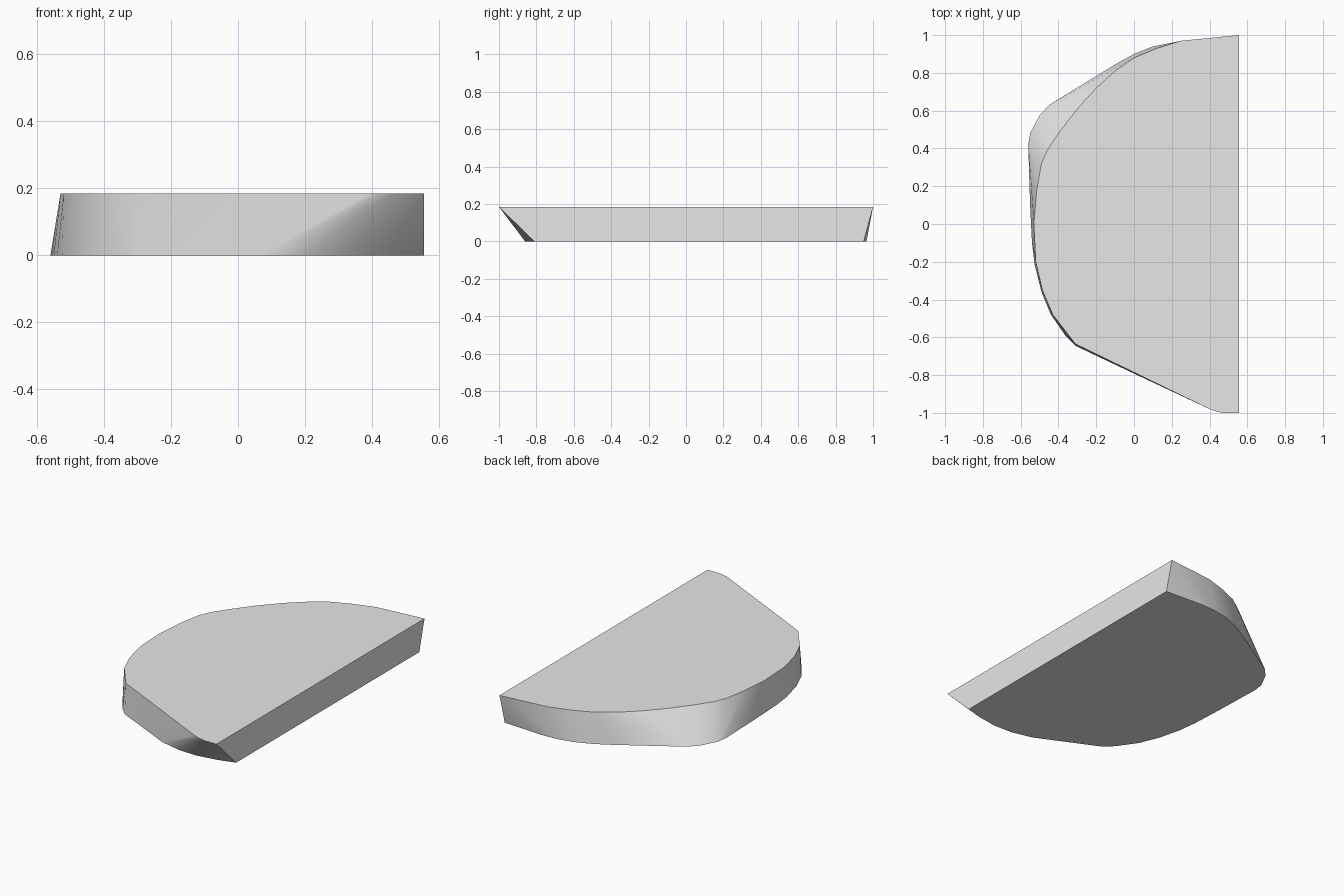
import bpy
import bmesh
import math

cube = bpy.data.objects.get("Cube")
if cube:
    bpy.data.objects.remove(cube, do_unlink=True)

HEIGHT = 0.185
CUT_X = 0.555

# Upper rim, from the back corner round the curved side to the front corner
top_rim = [
    (CUT_X, 1.0), (0.25, 0.97), (0.12, 0.93), (0, 0.88), (-0.1, 0.81),
    (-0.2, 0.72), (-0.3, 0.61), (-0.4, 0.48), (-0.46, 0.39), (-0.49, 0.32),
    (-0.515, 0.18), (-0.53, 0), (-0.52, -0.2), (-0.485, -0.35),
    (-0.43, -0.48), (-0.31, -0.635), (0.39, -0.975), (0.42, -0.988),
    (0.47, -1.0), (CUT_X, -1.0),
]

# Lower rim, with the bulge towards the back of the curved side
bottom_rim = [
    (CUT_X, 0.95), (0.3, 0.965), (0.2, 0.96), (0.1, 0.94), (0, 0.9),
    (-0.1, 0.845), (-0.45, 0.63), (-0.5, 0.575), (-0.55, 0.48),
    (-0.56, 0.42), (-0.55, 0.1), (-0.54, -0.1), (-0.525, -0.22),
    (-0.49, -0.36), (-0.44, -0.48), (-0.36, -0.595), (-0.31, -0.645),
    (0.07, -0.825), (0.2, -0.855), (0.32, -0.86), (0.45, -0.84),
    (CUT_X, -0.81),
]

# Wrap both rims in one tapered slab
bm = bmesh.new()
for rim, z in ((top_rim, HEIGHT), (bottom_rim, 0)):
    for x, y in rim:
        bm.verts.new((x, y, z))
hull = bmesh.ops.convex_hull(bm, input=bm.verts[:])
unused = {g for g in hull["geom_interior"] + hull["geom_unused"]
          if isinstance(g, bmesh.types.BMVert)}
bmesh.ops.delete(bm, geom=list(unused), context='VERTS')

# Merge the flat triangles into single top, bottom and cut faces
bmesh.ops.dissolve_limit(bm, angle_limit=math.radians(0.5),
                         verts=bm.verts[:], edges=bm.edges[:])
bmesh.ops.recalc_face_normals(bm, faces=bm.faces[:])

mesh = bpy.data.meshes.new("half_round_slab")
bm.to_mesh(mesh)
bm.free()
slab = bpy.data.objects.new("half_round_slab", mesh)
bpy.context.collection.objects.link(slab)

# Plain grey material
grey = bpy.data.materials.new("light_grey")
grey.use_nodes = True
colour = (0.8, 0.8, 0.8, 1)
grey.diffuse_color = colour
shader = next(n for n in grey.node_tree.nodes if n.type == 'BSDF_PRINCIPLED')
shader.inputs["Base Color"].default_value = colour
mesh.materials.append(grey)

# Smooth curved wall, sharp rims
bpy.ops.object.select_all(action='DESELECT')
slab.select_set(True)
bpy.context.view_layer.objects.active = slab
bpy.ops.object.shade_smooth_by_angle(angle=math.radians(35))
